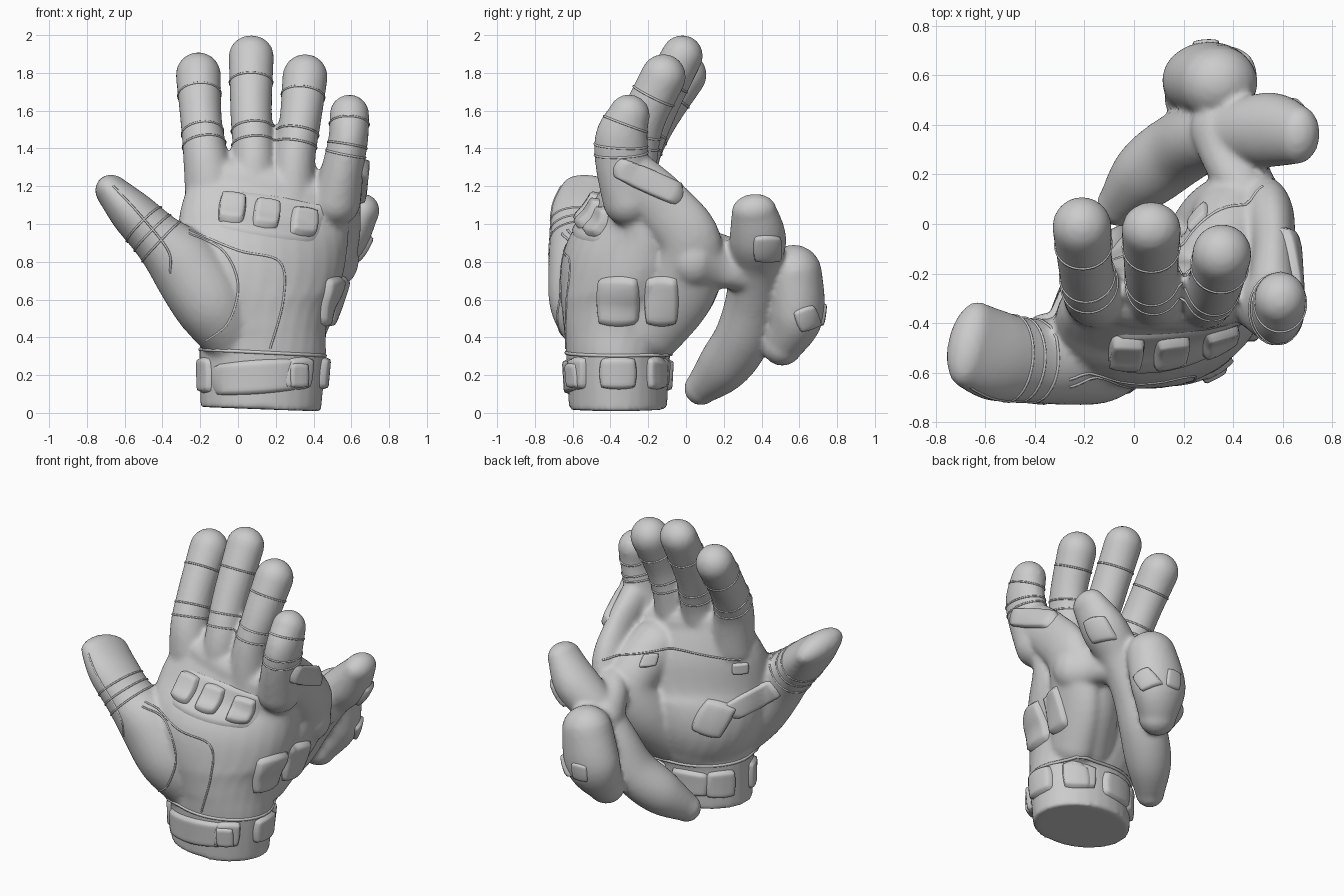
import bpy, bmesh, math
from mathutils import Vector
from mathutils.bvhtree import BVHTree

if "Cube" in bpy.data.objects:
    bpy.data.objects.remove(bpy.data.objects["Cube"])

grey = bpy.data.materials.new("light_grey")
grey.use_nodes = True
grey.diffuse_color = (0.6, 0.6, 0.6, 1)
grey.node_tree.nodes["Principled BSDF"].inputs["Base Color"].default_value = (0.6, 0.6, 0.6, 1)


def add_object(name, data):
    ob = bpy.data.objects.new(name, data)
    bpy.context.collection.objects.link(ob)
    data.materials.append(grey)
    return ob


def spline(a, b, c, d, t):
    return 0.5 * (2 * b + (c - a) * t + (2 * a - 5 * b + 4 * c - d) * t * t
                  + (3 * b - a - 3 * c + d) * t ** 3)


def resample(pts, steps=6):
    """Smooth path through rows of numbers."""
    out = []
    for i in range(len(pts) - 1):
        rows = [pts[max(i - 1, 0)], pts[i], pts[i + 1], pts[min(i + 2, len(pts) - 1)]]
        for k in range(steps):
            out.append([spline(*col, k / steps) for col in zip(*rows)])
    return out + [list(pts[-1])]


def tube(bm, pts, flat_start=False, sides=28):
    """Closed elliptical tube; rows are x, y, z, side radius, depth radius, turn."""
    path = resample([tuple(p) + (0,) * (6 - len(p)) for p in pts])
    pos = [Vector(p[:3]) for p in path]
    rings = []
    for i, p in enumerate(path):
        t = (pos[min(i + 1, len(pos) - 1)] - pos[max(i - 1, 0)]).normalized()
        depth = Vector((0, 1, 0))
        depth = (depth - t * depth.dot(t)).normalized()
        side, r = depth.cross(t), min(p[3], p[4])
        ring = [(pos[i], side, depth, p[3], p[4], p[5])]
        if i in (0, len(path) - 1) and not (i == 0 and flat_start):
            sign = -1 if i == 0 else 1
            cap = [(pos[i] + t * sign * r * math.sin(a), side, depth,
                    p[3] * math.cos(a), p[4] * math.cos(a), p[5])
                   for a in (0.3, 0.6, 0.9, 1.2, 1.45)]
            ring = cap[::-1] + ring if i == 0 else ring + cap
        rings += ring
    loops = []
    for c, s, d, rs, rd, turn in rings:
        ca, sa = math.cos(math.radians(turn)), math.sin(math.radians(turn))
        u, v = s * ca + d * sa, d * ca - s * sa
        loops.append([bm.verts.new(c + u * rs * math.cos(a) + v * rd * math.sin(a))
                      for a in (2 * math.pi * k / sides for k in range(sides))])
    for lo, hi in zip(loops, loops[1:]):
        for k in range(sides):
            n = (k + 1) % sides
            bm.faces.new((lo[k], lo[n], hi[n], hi[k]))
    bm.faces.new(loops[0][::-1])
    bm.faces.new(loops[-1])


# Palm and wrist, then the digits, all fused into one skin
palm = [(0.12, -0.36, 0.02, 0.32, 0.26), (0.13, -0.36, 0.3, 0.335, 0.275),
        (0.13, -0.35, 0.42, 0.34, 0.3, 5), (0.11, -0.33, 0.6, 0.41, 0.33, 14),
        (0.12, -0.33, 0.8, 0.46, 0.3, 20), (0.14, -0.29, 1.0, 0.46, 0.22, 12),
        (0.18, -0.29, 1.18, 0.42, 0.14, 2)]
outer_heel = [(0.56, -0.27, 1.24, 0.1, 0.14), (0.56, -0.12, 1.1, 0.09, 0.15),
              (0.53, 0.02, 0.9, 0.11, 0.17), (0.44, -0.03, 0.65, 0.11, 0.19),
              (0.34, -0.18, 0.42, 0.12, 0.16)]
palm_mound = [(0.34, -0.16, 1.02, 0.17, 0.17), (0.4, 0.02, 0.84, 0.17, 0.17),
              (0.34, -0.02, 0.65, 0.18, 0.18), (0.24, -0.18, 0.45, 0.17, 0.17)]
thumb = [(-0.66, -0.485, 1.165, 0.09, 0.18), (-0.56, -0.53, 1.06, 0.12, 0.185),
         (-0.43, -0.55, 0.93, 0.14, 0.17), (-0.28, -0.55, 0.78, 0.19, 0.18),
         (-0.14, -0.52, 0.58, 0.2, 0.2), (-0.03, -0.46, 0.4, 0.16, 0.16)]
fingers = {
    "index": [(-0.13, -0.3, 1.1, 0.15, 0.13), (-0.17, -0.27, 1.35, 0.12, 0.13),
              (-0.195, -0.17, 1.55, 0.11, 0.12), (-0.21, -0.01, 1.79, 0.12, 0.12)],
    "middle": [(0.07, -0.3, 1.1, 0.14, 0.13), (0.085, -0.27, 1.35, 0.115, 0.13),
               (0.07, -0.18, 1.58, 0.11, 0.12), (0.07, -0.02, 1.89, 0.12, 0.11)],
    "ring": [(0.28, -0.3, 1.1, 0.13, 0.13), (0.3, -0.28, 1.35, 0.11, 0.13),
             (0.33, -0.23, 1.55, 0.11, 0.12), (0.355, -0.12, 1.78, 0.12, 0.12)],
    "little": [(0.52, -0.3, 1.12, 0.13, 0.14), (0.56, -0.34, 1.32, 0.11, 0.14),
               (0.585, -0.34, 1.46, 0.105, 0.14), (0.59, -0.3, 1.58, 0.105, 0.11)]}
lower_digit = [(-0.06, 0.08, 0.13, 0.09, 0.09), (0.05, 0.2, 0.25, 0.14, 0.14),
               (0.18, 0.3, 0.4, 0.14, 0.15), (0.29, 0.35, 0.6, 0.14, 0.14),
               (0.43, 0.37, 0.8, 0.13, 0.14), (0.56, 0.38, 0.93, 0.13, 0.15),
               (0.66, 0.36, 1.07, 0.09, 0.12)]
folded_knuckle = [(0.24, 0.51, 0.36, 0.12, 0.11), (0.29, 0.58, 0.52, 0.18, 0.15),
                  (0.34, 0.57, 0.74, 0.16, 0.15)]
digit_link = [(0.5, 0.04, 0.82, 0.16, 0.14), (0.43, 0.2, 0.8, 0.15, 0.11),
              (0.36, 0.38, 0.74, 0.14, 0.13)]

bm = bmesh.new()
tube(bm, palm, flat_start=True)
for part in (outer_heel, palm_mound, thumb, lower_digit, folded_knuckle, digit_link,
             *fingers.values()):
    tube(bm, part)
bmesh.ops.recalc_face_normals(bm, faces=bm.faces)
mesh = bpy.data.meshes.new("glove_skin")
bm.to_mesh(mesh)
bm.free()
skin = add_object("glove_skin", mesh)
remesh = skin.modifiers.new("fuse", "REMESH")
remesh.mode, remesh.voxel_size, remesh.use_smooth_shade = "VOXEL", 0.016, True
soften = skin.modifiers.new("soften", "SMOOTH")
soften.factor, soften.iterations = 0.5, 5

bpy.context.view_layer.update()
surface = BVHTree.FromObject(skin, bpy.context.evaluated_depsgraph_get())

# Each side maps flat (u, z) positions onto the skin: across, ray, ray start
X, Y = Vector((1, 0, 0)), Vector((0, 1, 0))
SIDES = {"front": (X, Y, 3), "outer": (Y, -X, 3), "inner": (Y, X, 3),
         "back": (X, -Y, 3), "palm": (X, -Y, 0.22), "cuff_back": (X, -Y, -0.04)}


def project(side, u, z):
    across, ray, start = SIDES[side]
    return surface.ray_cast(across * u + Vector((0, 0, z)) - ray * start, ray)


def pad(name, side, u, z, width, height, turn=0, lift=0.025, n=12):
    """Rounded raised pad that follows the skin."""
    ca, sa = math.cos(math.radians(turn)), math.sin(math.radians(turn))
    middle = project(side, u, z)[3]
    bm = bmesh.new()
    grid = {}
    for i in range(n + 1):
        for j in range(n + 1):
            a, b = 2 * i / n - 1, 2 * j / n - 1
            pu = a * math.sqrt(1 - b * b / 4) * width / 2
            pz = b * math.sqrt(1 - a * a / 4) * height / 2
            hit, normal, _, dist = project(side, u + pu * ca - pz * sa, z + pu * sa + pz * ca)
            if hit and middle and abs(dist - middle) < 0.25:
                edge = max(abs(a), abs(b))
                rise = -0.012 if edge > 0.95 else lift * (0.85 if edge > 0.8 else 1)
                grid[i, j] = bm.verts.new(hit + normal * rise)
    for i in range(n):
        for j in range(n):
            corners = [(i, j), (i + 1, j), (i + 1, j + 1), (i, j + 1)]
            if all(c in grid for c in corners):
                bm.faces.new([grid[c] for c in corners])
    bm.normal_update()
    if sum((f.normal.dot(SIDES[side][1]) * f.calc_area() for f in bm.faces), 0.0) > 0:
        bmesh.ops.reverse_faces(bm, faces=bm.faces)
    for f in bm.faces:
        f.smooth = True
    mesh = bpy.data.meshes.new(name)
    bm.to_mesh(mesh)
    bm.free()
    add_object(name, mesh)


def cord(name, points, radius, closed=False):
    data = bpy.data.curves.new(name, "CURVE")
    data.dimensions, data.bevel_depth, data.bevel_resolution = "3D", radius, 1
    line = data.splines.new("POLY")
    line.points.add(len(points) - 1)
    for p, co in zip(line.points, points):
        p.co = (*co, 1)
    line.use_cyclic_u = closed
    add_object(name, data)


def seam(name, side, pts):
    hits = [project(side, *p)[0] for p in resample(pts, 8)]
    cord(name, [h for h in hits if h], 0.006)


def around(name, centre, axis, radius=0.006, reach=0.17):
    """Stitched ring or fold hugging the skin around a digit."""
    centre, axis = Vector(centre), Vector(axis).normalized()
    u = axis.orthogonal().normalized()
    v = axis.cross(u)
    ring = []
    for k in range(36):
        a = 2 * math.pi * k / 36
        hit = surface.ray_cast(centre, u * math.cos(a) + v * math.sin(a), reach)[0]
        if hit:
            ring.append(hit)
    if len(ring) > 30:
        cord(name, ring, radius, True)


# Wrist cuff, strap and buckles
around("cuff_edge", (0.12, -0.36, 0.32), (0.05, 0, 1), 0.01, 0.6)
pad("wrist_strap", "front", 0.1, 0.19, 0.52, 0.19, 4, 0.025)
pad("strap_buckle", "front", 0.31, 0.2, 0.1, 0.15, 0, 0.045)
for u, w in ((-0.57, 0.09), (-0.36, 0.21), (-0.16, 0.1)):
    pad("cuff_pad", "outer", u, 0.21, w, 0.18, 0, 0.03)
for u in (-0.45, -0.2):
    pad("inner_cuff_pad", "inner", u, 0.2, 0.14, 0.2, 0, 0.025)
pad("back_cuff_pad", "cuff_back", 0.28, 0.21, 0.13, 0.16)
pad("back_cuff_strap", "cuff_back", 0.05, 0.2, 0.26, 0.18)

# Knuckle guards and side armour
pad("knuckle_backing", "front", 0.17, 1.04, 0.6, 0.24, -9, 0.012)
for u, z in ((-0.03, 1.08), (0.15, 1.05), (0.345, 1.01)):
    pad("knuckle_guard", "front", u, z, 0.15, 0.17, -7, 0.05)
for u, w in ((-0.36, 0.24), (-0.13, 0.19)):
    pad("side_guard", "outer", u, 0.59, w, 0.28, 0, 0.03)
pad("little_finger_guard", "outer", -0.2, 1.225, 0.42, 0.13, -25, 0.03)

# Palm pads, buttons and folded digit plates
pad("palm_pad", "palm", -0.13, 0.68, 0.19, 0.24, 20, 0.035)
pad("palm_strip", "palm", -0.3, 0.78, 0.26, 0.14, -35, 0.02)
for u, z in ((0.26, 1.02), (-0.24, 1.0)):
    pad("palm_button", "palm", u, z, 0.08, 0.08, 0, 0.02)
pad("folded_plate", "back", 0.29, 0.52, 0.12, 0.13, 0, 0.012)
pad("folded_side_plate", "outer", 0.64, 0.5, 0.13, 0.13, 20, 0.02)
pad("upper_digit_plate", "outer", 0.43, 0.87, 0.16, 0.15, 0, 0.02)

# Panel seams
seam("thumb_panel_seam", "front", [(-0.26, 0.95), (-0.08, 0.86), (0.0, 0.68), (-0.05, 0.48), (-0.17, 0.38)])
seam("hand_panel_seam", "front", [(-0.26, 0.97), (0.0, 0.86), (0.22, 0.8), (0.24, 0.6), (0.17, 0.34)])
seam("thumb_ridge_seam", "front", [(-0.66, 1.2), (-0.52, 1.05), (-0.37, 0.86), (-0.36, 0.74)])
seam("palm_seam", "palm", [(-0.25, 1.06), (0.1, 1.08), (0.35, 1.05), (0.52, 1.0)])

# Finger stitching and folds
for name, pts in fingers.items():
    path = [Vector(p[:3]) for p in resample(pts)]
    for i in (8, 10, 15):
        around(name + "_finger_fold", path[i], path[i + 1] - path[i - 1])
path = [Vector(p[:3]) for p in resample(thumb)]
for i in (9, 11, 13):
    around("thumb_fold", path[i], path[i + 1] - path[i - 1], 0.006, 0.25)
